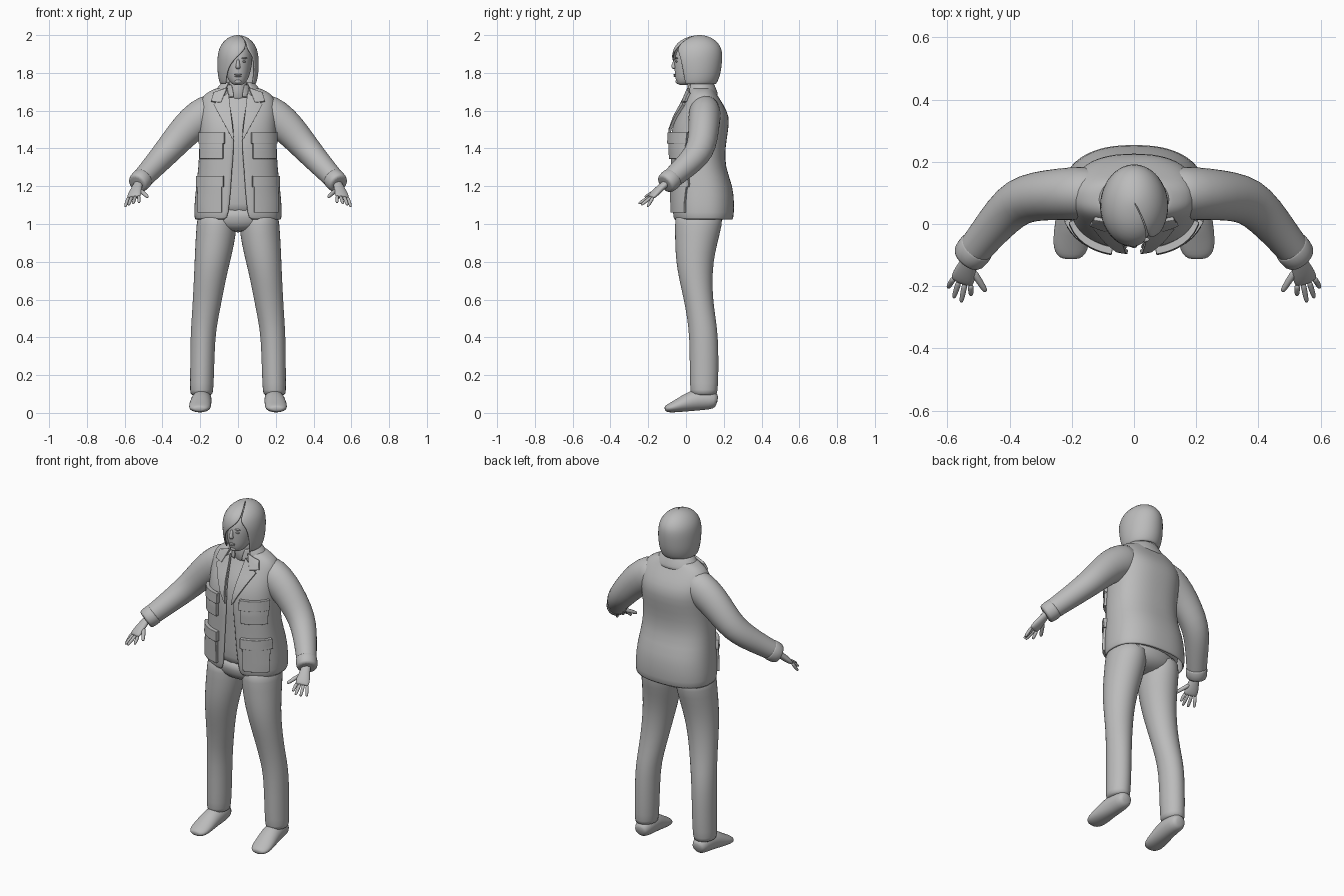
import bpy, bmesh, math
from math import sin, cos, asin, pi
from mathutils import Vector

if "Cube" in bpy.data.objects:
    bpy.data.objects.remove(bpy.data.objects["Cube"])

grey = bpy.data.materials.new("plain grey")
grey.use_nodes = True
colour = (0.5, 0.5, 0.5, 1)
grey.diffuse_color = colour
grey.node_tree.nodes["Principled BSDF"].inputs["Base Color"].default_value = colour


def finish(name, bm, thick=0, offset=-1, subdiv=1, mirror=False, bevel=0):
    """Turn a bmesh into a smooth object with its modifiers."""
    mesh = bpy.data.meshes.new(name)
    for f in bm.faces:
        f.smooth = True
    bm.to_mesh(mesh)
    bm.free()
    mesh.materials.append(grey)
    ob = bpy.data.objects.new(name, mesh)
    bpy.context.collection.objects.link(ob)
    if thick:
        m = ob.modifiers.new("thickness", "SOLIDIFY")
        m.thickness, m.offset = thick, offset
    if bevel:
        m = ob.modifiers.new("bevel", "BEVEL")
        m.width, m.segments, m.harden_normals = bevel, 2, True
    if subdiv:
        m = ob.modifiers.new("smooth", "SUBSURF")
        m.levels = m.render_levels = subdiv
    if mirror:
        ob.modifiers.new("mirror", "MIRROR")
    return ob


def skin(rings, closed=True, caps=(True, True)):
    """Join rings of points with quads."""
    bm = bmesh.new()
    rows = [[bm.verts.new(p) for p in r] for r in rings]
    n = len(rows[0])
    for a, b in zip(rows, rows[1:]):
        for j in range(n if closed else n - 1):
            k = (j + 1) % n
            bm.faces.new((a[j], a[k], b[k], b[j]))
    if caps[0]:
        bm.faces.new(rows[0][::-1])
    if caps[1]:
        bm.faces.new(rows[-1])
    return bm


def loft(name, rings, ref=(1, 0, 0), axis=None, sides=16, **kw):
    """Rings of (x, y, z, radius along ref, radius across)."""
    pts = [Vector(r[:3]) for r in rings]
    out = []
    for i, r in enumerate(rings):
        t = Vector(axis) if axis else pts[min(i + 1, len(pts) - 1)] - pts[max(i - 1, 0)]
        t.normalize()
        u = Vector(ref)
        u = (u - t * u.dot(t)).normalized()
        v = t.cross(u)
        out.append([pts[i] + u * r[3] * cos(2 * pi * k / sides) + v * r[4] * sin(2 * pi * k / sides)
                    for k in range(sides)])
    bm = skin(out)
    bmesh.ops.recalc_face_normals(bm, faces=bm.faces)
    return finish(name, bm, **kw)


def shell(name, rows, power=2.0, seg=40, cap=False, **kw):
    """Wrap open at the front: (z, half width, front y, back y, right edge x, left edge x)."""
    out = []
    for z, rx, yf, yb, xr, xl in rows:
        yc, ry = (yf + yb) / 2, (yb - yf) / 2

        def angle(x):
            return math.copysign(asin(abs(x / rx) ** (power / 2)), x)
        a0, a1 = angle(xl), 2 * pi + angle(xr)
        ring = []
        for k in range(seg + 1):
            a = a0 + (a1 - a0) * k / seg
            s, c = [math.copysign(abs(w) ** (2 / power), w) for w in (sin(a), cos(a))]
            ring.append((rx * s, yc - ry * c, z))
        out.append(ring)
    return finish(name, skin(out, False, (False, cap)), **kw)


def blob(name, loc, scale, mirror=False):
    bm = bmesh.new()
    bmesh.ops.create_uvsphere(bm, u_segments=16, v_segments=10, radius=1)
    bmesh.ops.scale(bm, vec=scale, verts=bm.verts)
    bmesh.ops.translate(bm, vec=loc, verts=bm.verts)
    return finish(name, bm, subdiv=0, mirror=mirror)


# Jacket body: z, half width, front y, back y, half opening
body = [(1.02, .232, -.072, .252, .055), (1.1, .232, -.075, .256, .045), (1.2, .222, -.08, .25, .036),
        (1.3, .21, -.08, .207, .03), (1.4, .205, -.085, .207, .02), (1.5, .205, -.08, .225, .022),
        (1.57, .208, -.055, .23, .032), (1.63, .205, -.022, .2, .042), (1.675, .19, .0, .17, .05),
        (1.705, .15, .012, .152, .054), (1.725, .1, .02, .142, .054)]
POWER = 2.4
shell("jacket_body", [(z, w, f, b, -o, o) for z, w, f, b, o in body], POWER, thick=.014)

# Shirt inside the jacket
shirt = [(z + .02 * (i == 0), w - .02, f + .02, b - .02) for i, (z, w, f, b, o) in enumerate(body)]
loft("shirt", [(0, (f + b) / 2, z, w, (b - f) / 2) for z, w, f, b in shirt],
     axis=(0, 0, 1), sides=32)
shell("shirt_collar", [(1.67, .085, -.005, .13, -.02, .02), (1.71, .068, .0, .12, -.028, .028),
                       (1.74, .06, .002, .115, -.036, .036)], thick=.008)

# Jacket collar
shell("jacket_collar", [(1.682, .138, -.006, .172, -.08, .08), (1.715, .116, .0, .16, -.068, .068),
                        (1.738, .095, .004, .15, -.06, .06), (1.752, .08, .008, .142, -.052, .052)],
      thick=.014)


def front(x, z):
    """Front surface of the jacket body."""
    z = min(max(z, body[0][0]), body[-1][0])
    for a, b in zip(body, body[1:]):
        if z <= b[0]:
            t = (z - a[0]) / (b[0] - a[0])
            w, f, k = [a[i] + (b[i] - a[i]) * t for i in (1, 2, 3)]
            q = min(abs(x) / w, .97)
            return (f + k) / 2 - (k - f) / 2 * (1 - q ** POWER) ** (1 / POWER)


def patch(name, corners, thick, lift):
    """Four-cornered panel lying on the jacket front, on both sides."""
    a, b, c, d = [Vector(p) for p in corners]
    n = 8
    grid = []
    for i in range(n + 1):
        l, r = a.lerp(d, i / n), b.lerp(c, i / n)
        row = [l.lerp(r, j / n) for j in range(n + 1)]
        grid.append([(p.x, front(p.x, p.y) - lift, p.y) for p in row])
    finish(name, skin(grid, False, (False, False)), thick=thick, offset=0, subdiv=0,
           mirror=True, bevel=.003)


def box(x0, x1, z0, z1):
    return (x0, z0), (x1, z0), (x1, z1), (x0, z1)


# Pockets with flaps, lapels and collar wings
patch("chest_pocket", box(.078, .196, 1.345, 1.44), .022, .004)
patch("chest_flap", box(.07, .2, 1.425, 1.485), .024, .01)
patch("hip_pocket", box(.085, .208, 1.06, 1.22), .022, .004)
patch("hip_flap", box(.075, .214, 1.195, 1.255), .024, .01)
patch("lapel", ((.02, 1.44), (.032, 1.455), (.128, 1.63), (.05, 1.695)), .014, .007)
patch("collar_wing", ((.09, 1.64), (.142, 1.648), (.128, 1.695), (.056, 1.72)), .014, .01)

# Sleeves and cuffs
loft("sleeve", [(.09, .1, 1.615, .075, .085), (.16, .1, 1.588, .088, .102), (.24, .096, 1.535, .084, .094),
                (.31, .09, 1.46, .08, .083), (.37, .075, 1.39, .077, .074), (.42, .03, 1.335, .07, .067),
                (.47, -.03, 1.28, .06, .06), (.525, -.098, 1.222, .054, .054), (.535, -.11, 1.212, .05, .05)],
     ref=(0, 1, 0), sides=20, mirror=True)
loft("cuff", [(.5, -.068, 1.247, .055, .055), (.503, -.071, 1.244, .061, .06), (.532, -.108, 1.213, .06, .058),
              (.535, -.112, 1.21, .05, .048)], ref=(0, 1, 0), mirror=True)

# Hands
across = Vector((.93, .37, -.09)).normalized()
loft("palm", [(.522, -.09, 1.228, .026, .02), (.533, -.125, 1.2, .026, .019), (.543, -.155, 1.172, .037, .019),
              (.551, -.178, 1.15, .039, .016), (.554, -.19, 1.14, .036, .011)], ref=across, mirror=True)
knuckle = Vector((.552, -.183, 1.147))
fingers = {"index_finger": (-.029, (.524, -.23, 1.112)), "middle_finger": (-.01, (.556, -.252, 1.107)),
           "ring_finger": (.01, (.58, -.238, 1.1)), "little_finger": (.029, (.598, -.205, 1.09))}


def digit(name, base, tip, r):
    base, tip = Vector(base), Vector(tip)
    steps = ((0, 1), (.5, .95), (.88, .8), (1, .45))
    loft(name, [(*base.lerp(tip, t), r * k, r * k) for t, k in steps], ref=across, sides=8, mirror=True)


for name, (k, tip) in fingers.items():
    digit(name, knuckle + across * k, tip, .0105)
digit("thumb", (.522, -.145, 1.182), (.476, -.218, 1.142), .013)

# Trousers
loft("hips", [(0, .07, 1.1, .2, .14), (0, .068, 1.03, .212, .13), (0, .066, .99, .19, .118),
              (0, .06, .955, .08, .07)], axis=(0, 0, 1), sides=24)
loft("trouser_leg", [(.11, .07, 1.08, .105, .13), (.113, .066, .99, .108, .126), (.122, .054, .9, .105, .113),
                     (.136, .046, .8, .095, .1), (.15, .052, .7, .085, .088), (.162, .066, .6, .078, .078),
                     (.175, .082, .5, .071, .076), (.187, .095, .4, .066, .077), (.19, .096, .2, .064, .077),
                     (.193, .095, .11, .062, .073), (.193, .095, .09, .058, .068)],
     axis=(0, 0, 1), sides=20, mirror=True)

# Shoes
loft("shoe", [(.19, .167, .062, .025, .022), (.19, .155, .066, .046, .046), (.19, .09, .072, .053, .058),
              (.195, .03, .064, .056, .056), (.2, -.03, .042, .06, .039), (.204, -.08, .027, .058, .027),
              (.206, -.105, .022, .042, .018), (.206, -.113, .021, .022, .01)], mirror=True)

# Neck and head
loft("neck", [(0, .065, 1.64, .06, .06), (0, .062, 1.7, .052, .054), (0, .055, 1.79, .05, .055)],
     axis=(0, 0, 1))
loft("head", [(0, -.012, 1.735, .02, .024), (0, -.005, 1.745, .038, .043), (0, .012, 1.768, .054, .068),
              (0, .025, 1.795, .064, .085), (0, .04, 1.835, .073, .102), (0, .05, 1.875, .077, .112),
              (0, .055, 1.93, .072, .102), (0, .06, 1.965, .04, .06)], axis=(0, 0, 1), sides=24, subdiv=2)
loft("nose", [(0, -.056, 1.875, .007, .006), (0, -.063, 1.85, .009, .011), (0, -.067, 1.832, .014, .015),
              (0, -.062, 1.82, .012, .008)], axis=(0, 0, 1), sides=10, subdiv=2)
blob("eye", (.03, -.049, 1.86), (.013, .007, .005), True)
blob("eyebrow", (.032, -.05, 1.878), (.018, .008, .004), True)
blob("upper_lip", (0, -.06, 1.791), (.022, .007, .004))
blob("lower_lip", (0, -.058, 1.783), (.018, .008, .005))
blob("chin", (0, -.04, 1.755), (.02, .016, .014))

# Bobbed hair with a fringe swept to the right
shell("hair", [(1.738, .094, -.048, .158, -.066, .076), (1.76, .101, -.055, .17, -.066, .082),
               (1.79, .107, -.064, .181, -.06, .086), (1.83, .11, -.072, .188, -.05, .087),
               (1.87, .11, -.078, .192, -.02, .084), (1.9, .107, -.076, .192, .012, .074),
               (1.93, .1, -.067, .188, .042, .05), (1.96, .083, -.045, .17, .043, .046),
               (1.985, .056, -.008, .14, .032, .034), (1.998, .025, .04, .1, .014, .015),
               (2.0, .006, .066, .078, .002, .003)],
      seg=44, cap=True, thick=.01)
